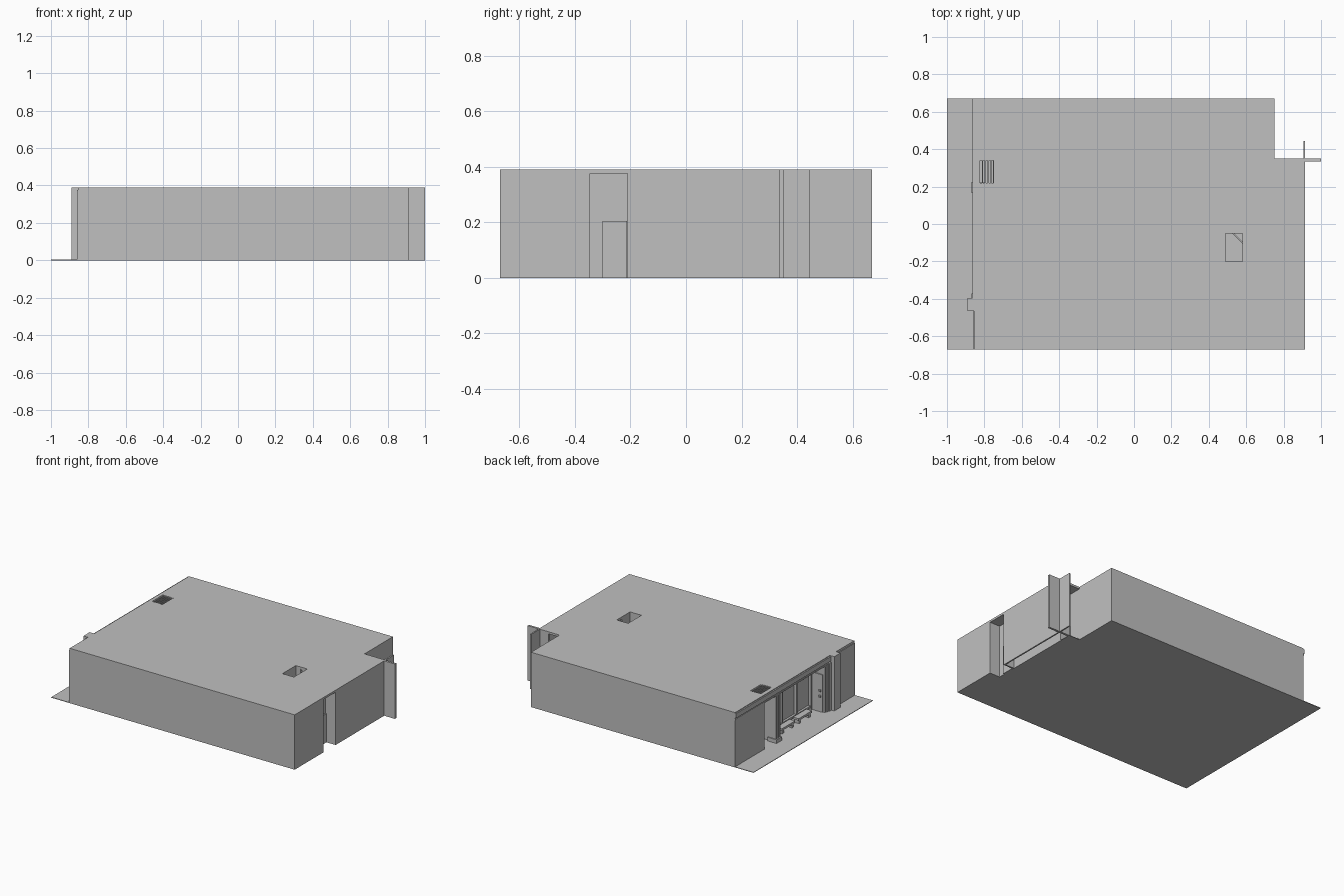
import bpy, bmesh
from mathutils import Vector

if "Cube" in bpy.data.objects:
    bpy.data.objects.remove(bpy.data.objects["Cube"], do_unlink=True)

plaster = bpy.data.materials.new("plain_grey")
plaster.use_nodes = True
GREY = (0.53, 0.53, 0.53, 1)
plaster.diffuse_color = GREY
plaster.node_tree.nodes["Principled BSDF"].inputs["Base Color"].default_value = GREY


def prism(name, outline, low, high):
    """Extrude a plan outline from one height to another."""
    bm = bmesh.new()
    face = bm.faces.new([bm.verts.new((x, y, low)) for x, y in outline])
    grown = bmesh.ops.extrude_face_region(bm, geom=[face])["geom"]
    top = [v for v in grown if isinstance(v, bmesh.types.BMVert)]
    bmesh.ops.translate(bm, verts=top, vec=Vector((0, 0, high - low)))
    bmesh.ops.recalc_face_normals(bm, faces=bm.faces)
    mesh = bpy.data.meshes.new(name)
    bm.to_mesh(mesh)
    bm.free()
    obj = bpy.data.objects.new(name, mesh)
    mesh.materials.append(plaster)
    bpy.context.collection.objects.link(obj)
    return obj


def box(name, x0, x1, y0, y1, z0, z1):
    return prism(name, [(x0, y0), (x1, y0), (x1, y1), (x0, y1)], z0, z1)


def cut(target, cutter):
    mod = target.modifiers.new("opening", "BOOLEAN")
    mod.operation = "DIFFERENCE"
    mod.solver = "EXACT"
    mod.object = cutter
    cutter.hide_render = True
    cutter.hide_set(True)


W, E, S, N = -0.855, 0.915, -0.67, 0.67
ROOF, CEIL = 0.39, 0.375
BACK, INNER = -0.74, 0.835

# floor slab with the forecourt
prism("floor", [(-1, S), (E, S), (E, -0.345), (INNER, -0.345), (INNER, 0.35),
                (0.75, 0.35), (0.75, N), (-1, N)], 0, 0.004)

# main walls with the shopfront recess and the side recesses
body = prism("walls", [(-0.86, S), (E, S), (E, -0.345), (INNER, -0.345),
                       (INNER, 0.26), (0.75, 0.26), (0.75, N), (W, N),
                       (W, 0.34), (BACK, 0.34), (BACK, -0.34), (W, -0.34),
                       (W, -0.465), (-0.86, -0.465)], 0.002, CEIL)
roof = prism("roof", [(W, S), (E, S), (E, 0.35), (0.75, 0.35), (0.75, N), (W, N)],
             CEIL, ROOF)

# light shaft through the roof
shaft = box("shaft_cutter", 0.49, 0.58, -0.2, -0.05, 0.01, 0.5)
cut(body, shaft)
cut(roof, shaft)
prism("shaft_corner_wall", [(0.525, -0.05), (0.58, -0.105), (0.58, -0.095),
                            (0.535, -0.05)], 0.01, CEIL)

# roof grille above the entrance
cut(roof, box("grille_cutter", -0.83, -0.745, 0.22, 0.34, 0.3, 0.5))
for i in range(6):
    x = -0.829 + i * 0.0155
    box("grille_bar", x, x + 0.006, 0.22, 0.34, CEIL - 0.02, ROOF - 0.002)

# side wall sheet, return and crossing fin walls
box("side_wall", 0.905, E, -0.21, 0.345, 0, CEIL)
box("side_wall_return", INNER, E, -0.21, -0.2, 0, CEIL)
box("fin_wall", INNER, 1.0, 0.335, 0.35, 0, ROOF)
box("fin_wall_cross", 0.905, E, 0.35, 0.445, 0, ROOF)
box("side_door", INNER, INNER + 0.008, -0.3, -0.212, 0, 0.205)

# shopfront lintel and cornice
box("lintel", W + 0.001, -0.835, -0.395, 0.34, 0.33, CEIL)
box("cornice", -0.864, W, -0.395, N, 0.352, 0.385)
box("cornice_lip", -0.86, W, -0.395, N, 0.335, 0.345)

# pilaster and stepped jamb
box("pilaster", -0.89, W, -0.465, -0.395, 0, ROOF)
for i in range(2):
    box("jamb_step", -0.862 - i * 0.006, W, -0.395, -0.352 - i * 0.02, 0, 0.345)

# entrance column between the two bays
box("column_base", -0.87, -0.80, 0.165, 0.225, 0, 0.03)
for y in (0.17, 0.188, 0.206):
    box("column_shaft", -0.862, -0.805, y, y + 0.012, 0.03, 0.335)
box("column_core", -0.852, BACK, 0.175, 0.213, 0, CEIL)

# entrance door in the left bay
box("entrance_door", BACK - 0.008, BACK, 0.235, 0.325, 0, 0.24)
box("entrance_door_head", BACK - 0.015, BACK, 0.22, 0.34, 0.24, 0.26)

# shop windows with frames
for y in (-0.325, -0.165, 0.0, 0.16):
    box("window_post", BACK - 0.018, BACK, y - 0.006, y + 0.006, 0, 0.28)
for z in (0.02, 0.27):
    box("window_rail", BACK - 0.016, BACK, -0.33, 0.165, z, z + 0.014)
box("window_ledge", BACK - 0.03, BACK, -0.33, 0.165, 0.29, 0.305)

# benches
for y in (0.094, -0.095):
    box("bench_seat", -0.82, -0.775, y - 0.15, y, 0.03, 0.045)
    for end in (y - 0.14, y - 0.03):
        box("bench_leg", -0.815, -0.78, end, end + 0.02, 0, 0.03)

# door and handle on the recess side
box("side_panel", -0.84, -0.755, -0.34, -0.333, 0, 0.27)
for z in (0.11, 0.15):
    box("side_panel_handle", -0.83, -0.815, -0.333, -0.322, z, z + 0.012)
